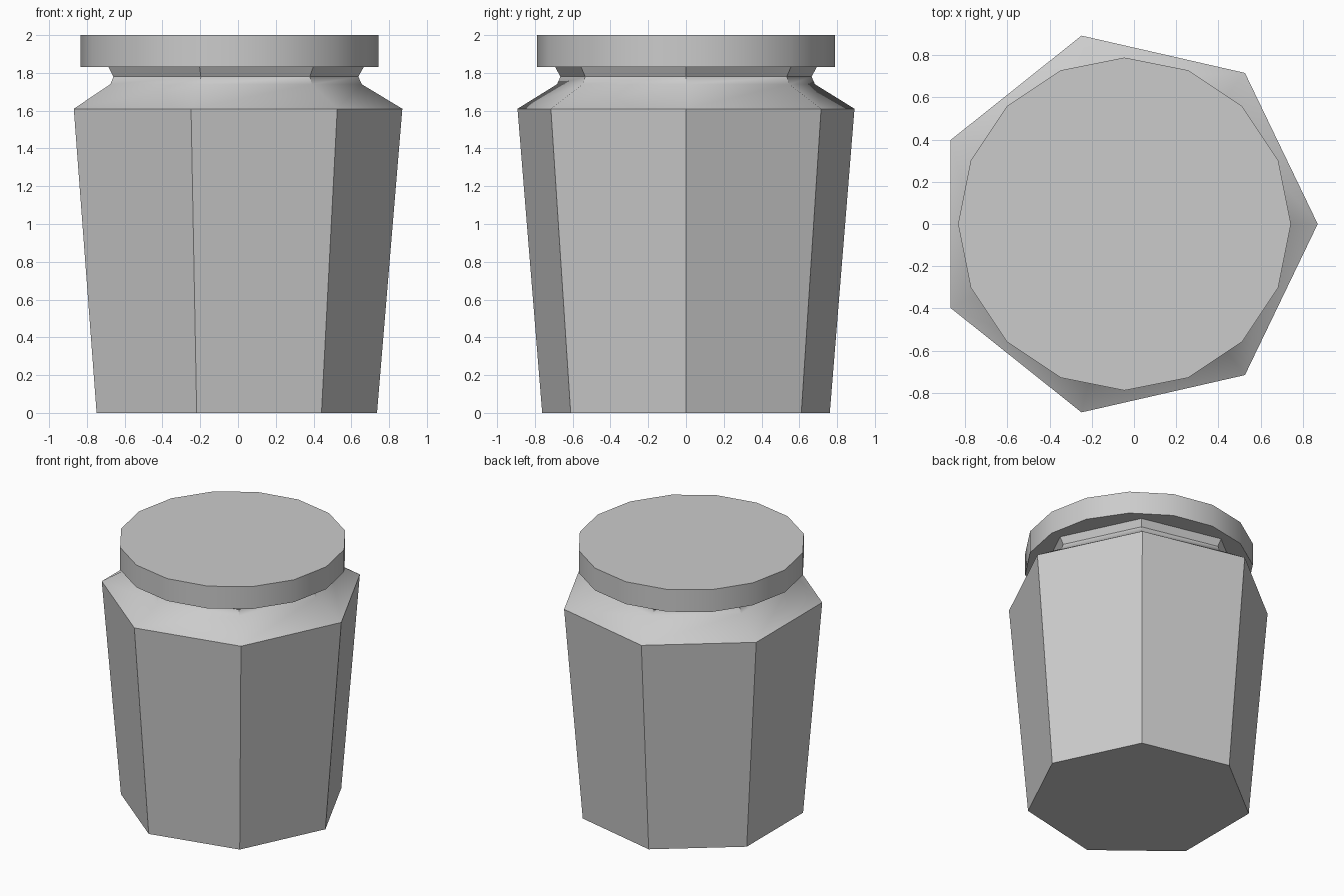
import bpy, bmesh
from math import cos, sin, pi, radians

if "Cube" in bpy.data.objects:
    bpy.data.objects.remove(bpy.data.objects["Cube"])

CENTRE_X = -0.045


def loft(name, sides, profile):
    """Closed solid from (radius, height) rings with a fixed number of sides."""
    bm = bmesh.new()
    rings = [[bm.verts.new((CENTRE_X + r * cos(2 * pi * i / sides),
                            r * sin(2 * pi * i / sides), z))
              for i in range(sides)] for r, z in profile]
    for low, high in zip(rings, rings[1:]):
        for i in range(sides):
            j = (i + 1) % sides
            bm.faces.new((low[i], low[j], high[j], high[i]))
    bm.faces.new(rings[0][::-1])
    bm.faces.new(rings[-1])
    mesh = bpy.data.meshes.new(name)
    bm.to_mesh(mesh)
    bm.free()
    obj = bpy.data.objects.new(name, mesh)
    bpy.context.collection.objects.link(obj)
    # Smooth shallow bends, keep strong edges crisp
    bpy.ops.object.select_all(action='DESELECT')
    obj.select_set(True)
    bpy.context.view_layer.objects.active = obj
    bpy.ops.object.shade_smooth_by_angle(angle=radians(40))
    return obj


# Seven-sided tapered body with sloping shoulder and pinched neck
loft("jar_body", 7, [(0.781, 0), (0.915, 1.61), (0.70, 1.74),
                     (0.682, 1.78), (0.71, 1.83)])

# Sixteen-sided flat lid
loft("jar_lid", 16, [(0.788, 1.83), (0.788, 2.0)])
